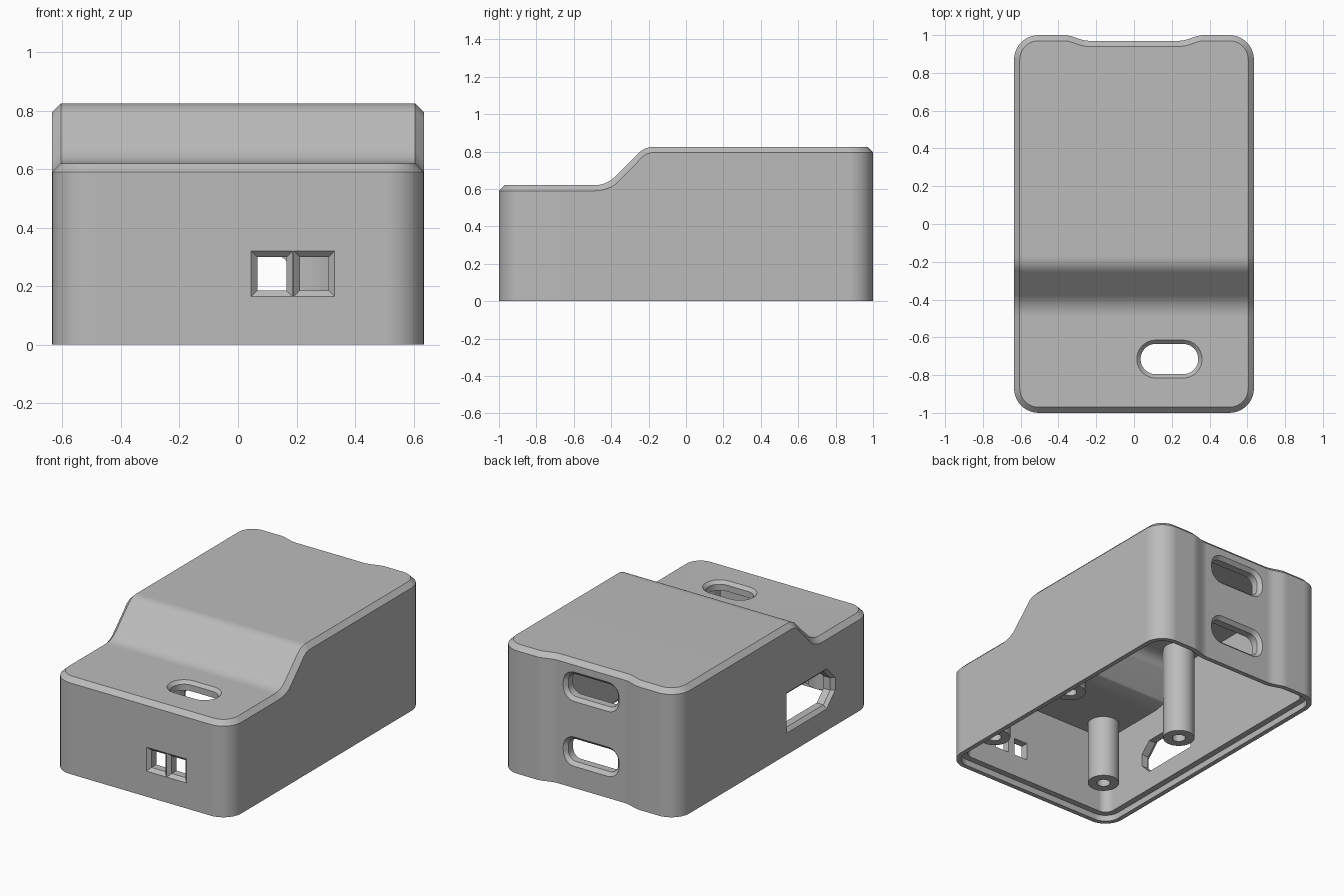
import bpy, bmesh, math
from mathutils import Vector

cube = bpy.data.objects.get("Cube")
if cube:
    bpy.data.objects.remove(cube, do_unlink=True)

HALF_X, CORNER, CHAMFER, WALL, ROOF = 0.635, 0.13, 0.03, 0.07, 0.06
LOW, HIGH = 0.62, 0.825

grey = bpy.data.materials.new("plain_grey")
grey.use_nodes = True
grey.diffuse_color = (0.5, 0.5, 0.5, 1)
grey.node_tree.nodes["Principled BSDF"].inputs["Base Color"].default_value = (0.5, 0.5, 0.5, 1)


def whole_cap(n):
    return [list(range(n))]


def loft(name, rings, caps=whole_cap):
    """Closed solid through equal-length rings, capped at both ends."""
    n = len(rings[0])
    bm = bmesh.new()
    rows = [[bm.verts.new(p) for p in ring] for ring in rings]
    for a, b in zip(rows, rows[1:]):
        for i in range(n):
            j = (i + 1) % n
            bm.faces.new((a[i], a[j], b[j], b[i]))
    for row in (rows[0], rows[-1]):
        for face in caps(n):
            bm.faces.new([row[i] for i in face])
    bmesh.ops.recalc_face_normals(bm, faces=bm.faces)
    mesh = bpy.data.meshes.new(name)
    bm.to_mesh(mesh)
    bm.free()
    mesh.materials.append(grey)
    obj = bpy.data.objects.new(name, mesh)
    bpy.context.collection.objects.link(obj)
    return obj


def arc(cx, cy, r, start, end, steps):
    return [(cx + r * math.cos(t), cy + r * math.sin(t))
            for t in (math.radians(start + (end - start) * i / steps) for i in range(steps + 1))]


def select_only(obj):
    bpy.ops.object.select_all(action='DESELECT')
    obj.select_set(True)
    bpy.context.view_layer.objects.active = obj


# Side profile of the roof: two flats joined by a 45 degree ramp with soft bends
def bend(corner, d0, d1, length, steps=7):
    corner, d0, d1 = Vector(corner), Vector(d0).normalized(), Vector(d1).normalized()
    out = []
    for i in range(steps + 1):
        t = i / steps
        p = corner - d0 * length * (1 - t) ** 2 + d1 * length * t ** 2
        tangent = d0 * (1 - t) + d1 * t
        out.append((p.x, p.y, tangent.y / tangent.x))
    return out


ramp = bend((-0.425, LOW), (1, 0), (1, 1), 0.065) + bend((-0.22, HIGH), (1, 1), (1, 0), 0.05)


# Plan outline, one half then mirrored, with a shallow recess at the back
front_arc = arc(HALF_X - CORNER, -1 + CORNER, CORNER, -90, 0, 10)
back_arc = arc(HALF_X - CORNER, 1 - CORNER, CORNER, 0, 90, 10)
recess = []
for i in range(11):
    t = i / 10
    recess.append((0.37 - 0.13 * t, 1 - 0.03 * t * t * (3 - 2 * t)))
half = front_arc + [(HALF_X, y) for y, z, s in ramp] + back_arc + recess
outline = [Vector(p) for p in half + [(-x, y) for x, y in reversed(half)]]
FIRST = len(front_arc)
LAST = FIRST + len(ramp) - 1


def roof_at(i):
    i = min(i, len(outline) - 1 - i)
    if i < FIRST:
        return LOW, 0
    if i > LAST:
        return HIGH, 0
    return ramp[i - FIRST][1:]


def shell_ring(inset, z=None, drop=0):
    """Outline moved inward, at a fixed height or a distance below the roof."""
    ring = []
    for i, p in enumerate(outline):
        along = (outline[(i + 1) % len(outline)] - outline[i - 1]).normalized()
        q = p + Vector((-along.y, along.x)) * inset
        top, slope = roof_at(i)
        height = top - drop * math.sqrt(1 + slope * slope) if z is None else z
        ring.append((q.x, q.y, height))
    return ring


def roof_caps(n):
    faces = [list(range(n - 1 - FIRST, n)) + list(range(FIRST + 1)),
             list(range(LAST, n - LAST))]
    for k in range(FIRST, LAST):
        faces.append([k, k + 1, n - 2 - k, n - 1 - k])
    return faces


# Hollow case, open below, with a stepped lip around the rim
case = loft("case_shell", [
    shell_ring(WALL, drop=ROOF),
    shell_ring(WALL, z=0.04),
    shell_ring(CHAMFER, z=0.04),
    shell_ring(CHAMFER, z=0),
    shell_ring(0, z=0),
    shell_ring(0, drop=CHAMFER),
    shell_ring(CHAMFER),
], roof_caps)


# Openings with flared edges
def section(u0, u1, v0, v1, radii, steps, grow):
    u0, u1, v0, v1 = u0 - grow, u1 + grow, v0 - grow, v1 + grow
    corners = [(u0, v0, 1, 1), (u1, v0, -1, 1), (u1, v1, -1, -1), (u0, v1, 1, -1)]
    pts = []
    for k, (u, v, su, sv) in enumerate(corners):
        r = radii[k]
        if r == 0:
            pts.append((u, v))
        else:
            r += grow
            pts += arc(u + su * r, v + sv * r, r, 180 + 90 * k, 270 + 90 * k, steps)
    return pts


def cut_opening(box, radii, steps, place, flare):
    rings = [[place(u, v, depth) for u, v in section(*box, radii, steps, grow)]
             for depth, grow in ((-0.02, 0.02), (flare, -flare), (0.2, -flare))]
    cutter = loft("opening_cutter", rings)
    cutter.hide_render = True
    mod = case.modifiers.new("opening", 'BOOLEAN')
    mod.operation, mod.solver, mod.object = 'DIFFERENCE', 'EXACT', cutter
    select_only(case)
    bpy.ops.object.modifier_apply(modifier=mod.name)
    bpy.data.objects.remove(cutter, do_unlink=True)


def on_front(u, v, d):
    return (u, -1 + d, v)


def on_back(u, v, d):
    return (u, 0.97 - d, v)


def on_side(u, v, d):
    return (-HALF_X + d, u, v)


def on_low_roof(u, v, d):
    return (u, v, LOW - d)


for u0, u1 in ((0.045, 0.186), (0.19, 0.33)):
    cut_opening((u0, u1, 0.165, 0.32), [0] * 4, 1, on_front, 0.021)
for v in (0.235, 0.655):
    cut_opening((-0.2, 0.2, v - 0.095, v + 0.095), [0.08] * 4, 8, on_back, 0.022)
cut_opening((-0.62, -0.12, 0.14, 0.40), [0.09, 0, 0, 0.09], 1, on_side, 0.022)
cut_opening((0.015, 0.36, -0.815, -0.615), [0.099] * 4, 10, on_low_roof, 0.02)


# Hollow screw posts hanging from the roof
posts = []
for side, x in (("left", 0.43), ("right", -0.43)):
    for end, y, top in (("front", -0.8, LOW - 0.03), ("rear", -0.09, HIGH - 0.03)):
        rings = []
        for r, z in ((0.04, 0.45), (0.04, 0.15), (0.095, 0.15), (0.095, top)):
            rings.append([(px, py, z) for px, py in arc(x, y, r, 0, 360, 32)[:-1]])
        posts.append(loft(f"screw_post_{end}_{side}", rings))

for obj in [case] + posts:
    select_only(obj)
    bpy.ops.object.shade_smooth_by_angle(angle=math.radians(30))
    smooth = obj.modifiers.new("even_normals", 'WEIGHTED_NORMAL')
    smooth.keep_sharp = True
